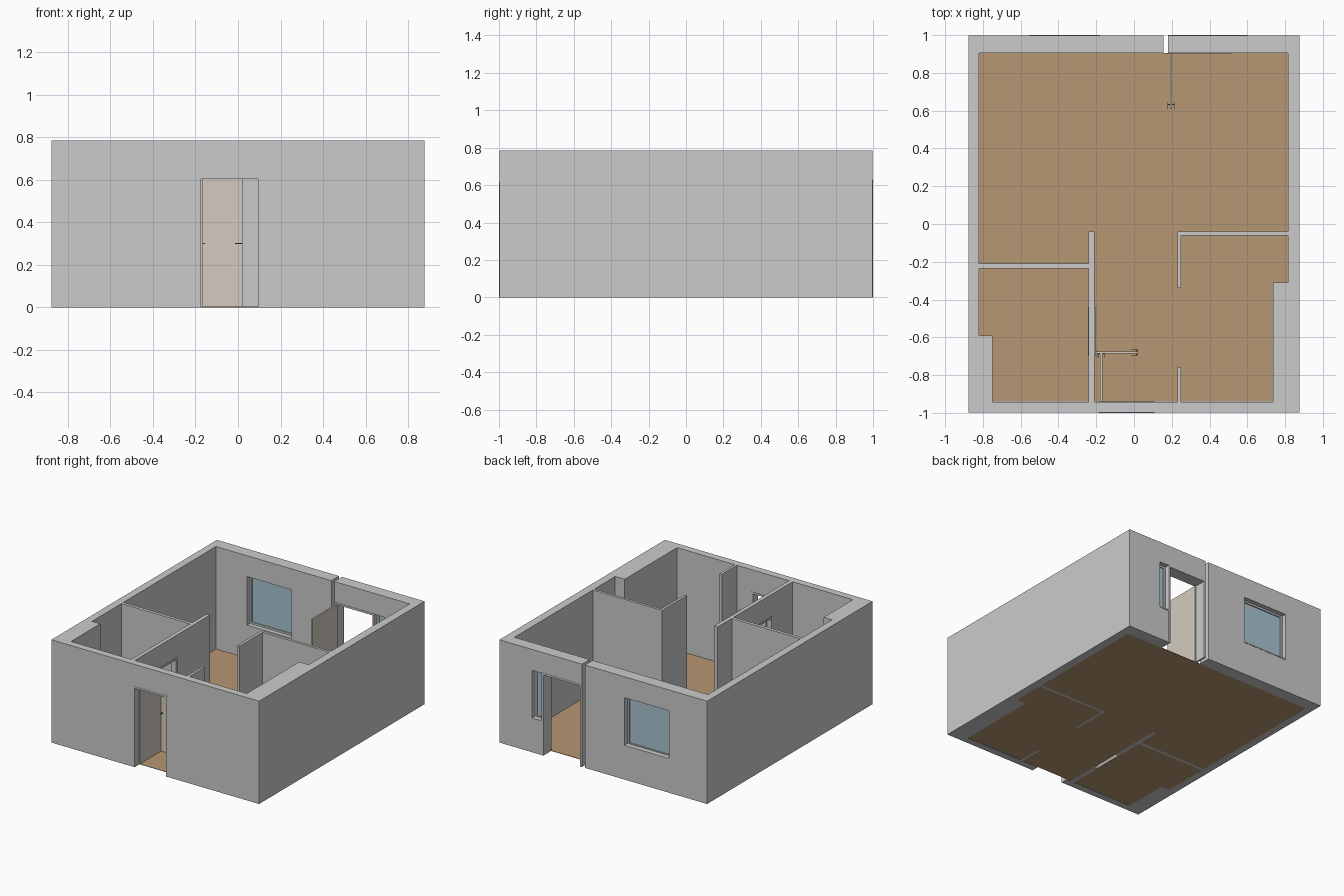
import bpy, bmesh
from mathutils import Vector

if "Cube" in bpy.data.objects:
    bpy.data.objects.remove(bpy.data.objects["Cube"])

H = 0.785        # wall height
DOOR_H = 0.61


def material(name, rgb):
    m = bpy.data.materials.new(name)
    m.diffuse_color = (*rgb, 1)
    m.use_nodes = True
    m.node_tree.nodes["Principled BSDF"].inputs["Base Color"].default_value = m.diffuse_color
    return m


WOOD = material("floor_wood", (0.47, 0.31, 0.17))
GLASS = material("pale_glass", (0.40, 0.55, 0.64))
LEAF = material("door_paint", (0.66, 0.60, 0.53))
METAL = material("dark_metal", (0.15, 0.15, 0.16))


def prism(name, pts, a, b, axis="z", mat=None):
    """Extrude a 2D outline from a to b along an axis."""
    place = {"x": lambda p: (a, p[0], p[1]),
             "y": lambda p: (p[0], a, p[1]),
             "z": lambda p: (p[0], p[1], a)}[axis]
    bm = bmesh.new()
    face = bm.faces.new([bm.verts.new(place(p)) for p in pts])
    ext = bmesh.ops.extrude_face_region(bm, geom=[face], use_keep_orig=True)
    move = Vector([b - a if axis == c else 0 for c in "xyz"])
    bmesh.ops.translate(bm, vec=move, verts=[g for g in ext["geom"] if isinstance(g, bmesh.types.BMVert)])
    bmesh.ops.recalc_face_normals(bm, faces=bm.faces)
    me = bpy.data.meshes.new(name)
    bm.to_mesh(me)
    bm.free()
    ob = bpy.data.objects.new(name, me)
    bpy.context.collection.objects.link(ob)
    if mat:
        me.materials.append(mat)
    return ob


def box(name, x0, x1, y0, y1, z0, z1, mat=None):
    return prism(name, [(x0, y0), (x1, y0), (x1, y1), (x0, y1)], z0, z1, "z", mat)


def cut(ob, *size):
    """Cut a box-shaped opening out of a wall."""
    c = box("cutter", *size)
    c.hide_render = True
    mod = ob.modifiers.new("opening", "BOOLEAN")
    mod.operation, mod.solver, mod.object = "DIFFERENCE", "EXACT", c
    bpy.context.view_layer.objects.active = ob
    bpy.ops.object.modifier_apply(modifier=mod.name)
    bpy.data.objects.remove(c)


def door_frame(name, u0, u1, top, a, b, axis, w=0.014):
    prism(name, [(u0, 0), (u0, top), (u1, top), (u1, 0), (u1 - w, 0), (u1 - w, top - w),
                 (u0 + w, top - w), (u0 + w, 0)], a, b, axis)


def window(name, x0, x1, z0, z1, y=0.95, w=0.014):
    """Four frame bars, a pane and a sill."""
    for part, s in {"left": (x0, x0 + w, z0, z1), "right": (x1 - w, x1, z0, z1),
                    "bottom": (x0 + w, x1 - w, z0, z0 + w),
                    "top": (x0 + w, x1 - w, z1 - w, z1)}.items():
        box(f"{name}_frame_{part}", s[0], s[1], y - 0.012, y + 0.012, s[2], s[3])
    box(name + "_glass", x0 + w, x1 - w, y - 0.003, y + 0.003, z0 + w, z1 - w, GLASS)
    box(name + "_sill", x0, x1, y + 0.012, 1.0, z0, z0 + 0.008)


def handle(name, x, y, along):
    """Spindle through the leaf with a lever on each side."""
    r, s, t = 0.017, 0.003, 0.004
    if along == "x":      # leaf runs along x
        box(name + "_spindle", x + 0.010, x + 0.016, y - r, y + r, 0.3 - s, 0.3 + s, METAL)
        for i in (-1, 1):
            box(name + "_lever", x - r, x + r, y + i * r - t / 2, y + i * r + t / 2, 0.3 - s, 0.3 + s, METAL)
    else:
        box(name + "_spindle", x - r, x + r, y + 0.002, y + 0.008, 0.3 - s, 0.3 + s, METAL)
        for i in (-1, 1):
            box(name + "_lever", x + i * r - t / 2, x + i * r + t / 2, y - r, y + r, 0.3 - s, 0.3 + s, METAL)


# Outer walls, one outline that opens at the slit in the back wall
E = 0.998
outer = prism("outer_walls", [
    (0.155, E), (-0.877, E), (-0.877, -E), (0.877, -E), (0.877, E), (0.18, E), (0.18, 0.905),
    (0.815, 0.905), (0.815, -0.31), (0.735, -0.31), (0.735, -0.943), (-0.75, -0.943),
    (-0.75, -0.59), (-0.82, -0.59), (-0.82, 0.905), (0.155, 0.905)], 0, H)
cut(outer, -0.18, 0.10, -1.1, -0.9, -0.1, DOOR_H)          # front door
cut(outer, 0.165, 0.515, 0.85, 1.1, -0.1, 0.625)           # back door
cut(outer, 0.505, 0.60, 0.85, 1.1, 0.255, 0.625)           # side light
cut(outer, -0.556, -0.18, 0.85, 1.1, 0.255, 0.625)         # window

# Inner walls
hall = box("hall_wall", -0.24, -0.21, -0.943, -0.04, 0, H)
cut(hall, -0.3, -0.1, -0.695, -0.445, -0.1, DOOR_H)
box("bedroom_wall", -0.82, -0.24, -0.235, -0.21, 0, H)
prism("kitchen_wall", [(0.23, -0.04), (0.23, -0.34), (0.25, -0.34), (0.25, -0.06),
                       (0.815, -0.06), (0.815, -0.04)], 0, H)
box("kitchen_wall_stub", 0.23, 0.25, -0.943, -0.76, 0, H)

# Floors follow the room outlines
prism("main_floor", [
    (-0.82, 0.905), (-0.82, -0.21), (-0.24, -0.21), (-0.24, -0.04), (-0.21, -0.04), (-0.21, -0.94),
    (0.23, -0.94), (0.23, -0.76), (0.25, -0.76), (0.25, -0.94), (0.735, -0.94), (0.735, -0.31),
    (0.815, -0.31), (0.815, -0.06), (0.25, -0.06), (0.25, -0.34), (0.23, -0.34), (0.23, -0.04),
    (0.815, -0.04), (0.815, 0.905)], 0, 0.003, "z", WOOD)
prism("bedroom_floor", [(-0.82, -0.235), (-0.82, -0.59), (-0.75, -0.59), (-0.75, -0.94),
                        (-0.24, -0.94), (-0.24, -0.235)], 0, 0.003, "z", WOOD)

# Door frames, leaves and handles
door_frame("front_door_frame", -0.188, 0.108, 0.617, -1.0, -0.94, "y")
door_frame("bedroom_door_frame", -0.70, -0.44, 0.617, -0.243, -0.204, "x")
door_frame("back_door_frame", 0.18, 0.519, 0.629, 0.902, 1.0, "y")
box("front_door_leaf", -0.180, -0.168, -0.945, -0.68, 0.005, 0.605, LEAF)
box("bedroom_door_leaf", -0.204, 0.022, -0.686, -0.674, 0.005, 0.605, LEAF)
box("back_door_leaf", 0.190, 0.202, 0.61, 0.91, 0.005, 0.615, LEAF)
handle("front_door_handle", -0.174, -0.69, "y")
handle("bedroom_door_handle", 0.002, -0.68, "x")
handle("back_door_handle", 0.196, 0.627, "y")

# Windows in the back wall
window("living_window", -0.556, -0.18, 0.255, 0.625)
window("side_light", 0.519, 0.60, 0.255, 0.625)
